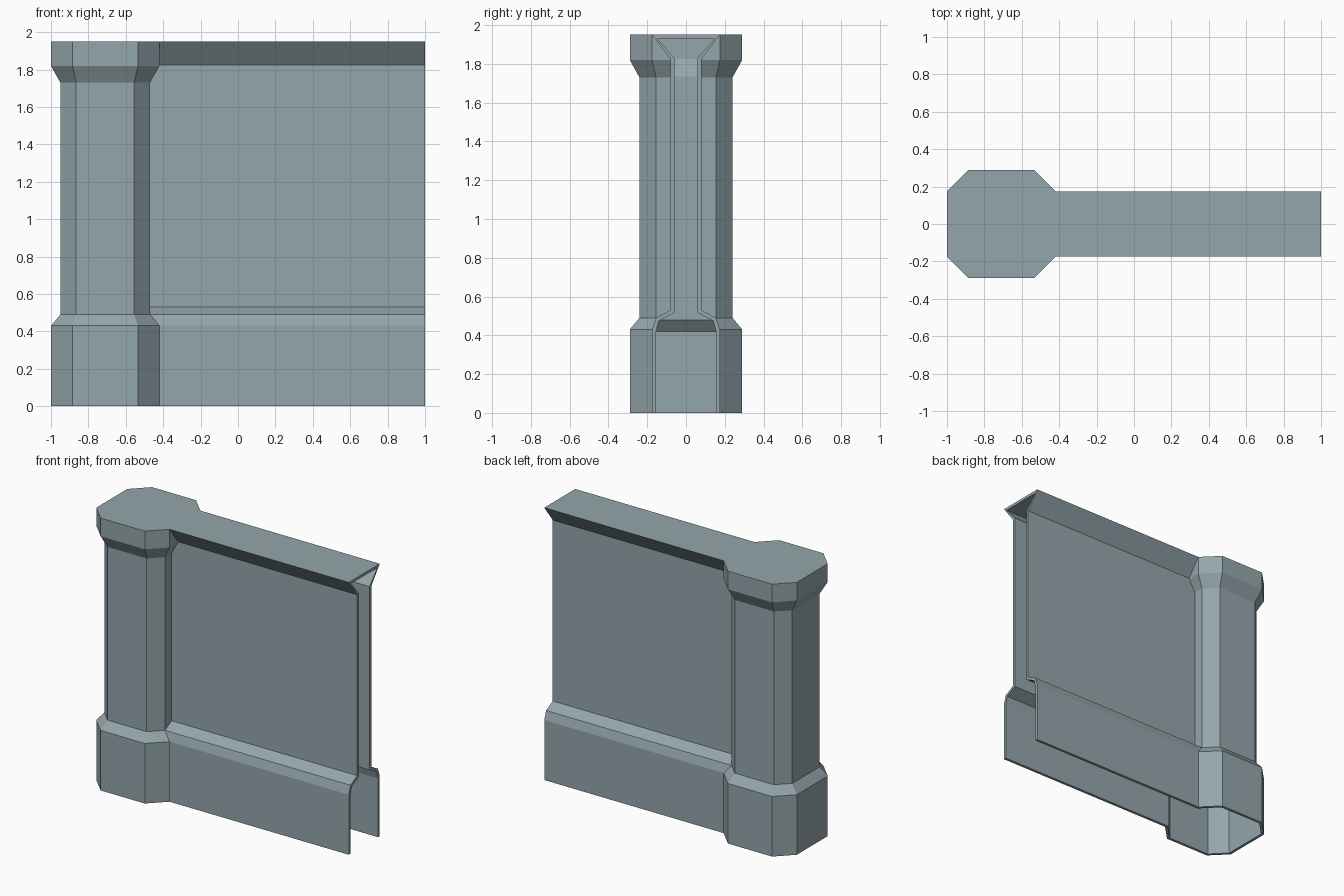
import bpy, bmesh

if "Cube" in bpy.data.objects:
    bpy.data.objects.remove(bpy.data.objects["Cube"])

PILLAR_X = -0.71


def loft(name, rings):
    """Closed solid through a list of matching point rings."""
    bm = bmesh.new()
    loops = [[bm.verts.new(p) for p in ring] for ring in rings]
    n = len(loops[0])
    for a, b in zip(loops, loops[1:]):
        for i in range(n):
            j = (i + 1) % n
            bm.faces.new((a[i], a[j], b[j], b[i]))
    bm.faces.new(loops[0][::-1])
    bm.faces.new(loops[-1])
    bmesh.ops.recalc_face_normals(bm, faces=bm.faces)
    me = bpy.data.meshes.new(name)
    bm.to_mesh(me)
    bm.free()
    me.materials.append(stone)
    ob = bpy.data.objects.new(name, me)
    bpy.context.collection.objects.link(ob)
    return ob


def octagon(a, c, z):
    pts = [(a, -c), (a, c), (c, a), (-c, a), (-a, c), (-a, -c), (-c, -a), (c, -a)]
    return [(PILLAR_X + x, y, z) for x, y in pts]


def pillar(name, levels):
    return loft(name, [octagon(*lv) for lv in levels])


def wall(name, half, x_end):
    # mirrored cross-section swept along x, starting inside the pillar
    profile = half + [(-y, z) for y, z in reversed(half)]
    return loft(name, [[(x, y, z) for y, z in profile] for x in (-0.7, x_end)])


def combine(target, other, operation):
    mod = target.modifiers.new("combine", 'BOOLEAN')
    mod.operation = operation
    mod.solver = 'EXACT'
    mod.object = other
    bpy.context.view_layer.objects.active = target
    bpy.ops.object.modifier_apply(modifier=mod.name)
    bpy.data.objects.remove(other)


# Blue-grey stone
stone = bpy.data.materials.new("stone")
stone.diffuse_color = (0.296, 0.38, 0.41, 1)
stone.use_nodes = True
stone.node_tree.nodes["Principled BSDF"].inputs["Base Color"].default_value = stone.diffuse_color

# Outer form: octagonal pillar with plinth and flared cap, plus the wall
body = pillar("wall_with_pillar", [
    (0.29, 0.175, 0), (0.29, 0.175, 0.43), (0.24, 0.155, 0.49),
    (0.24, 0.155, 1.73), (0.29, 0.175, 1.82), (0.29, 0.175, 1.95)])
combine(body, wall("wall_outer", [
    (0.175, 0), (0.175, 0.43), (0.155, 0.49), (0.08, 0.53),
    (0.08, 1.825), (0.175, 1.95)], 1.0), 'UNION')

# Hollow inside, open at the bottom and the right end
hollow = pillar("hollow", [
    (0.27, 0.167, -0.1), (0.27, 0.167, 0.42), (0.22, 0.147, 0.48),
    (0.22, 0.147, 1.735), (0.27, 0.167, 1.825), (0.27, 0.167, 1.93)])
combine(hollow, wall("wall_inner", [
    (0.155, -0.1), (0.155, 0.42), (0.14, 0.475), (0.06, 0.517),
    (0.06, 1.83), (0.148, 1.93)], 1.1), 'UNION')
combine(body, hollow, 'DIFFERENCE')
